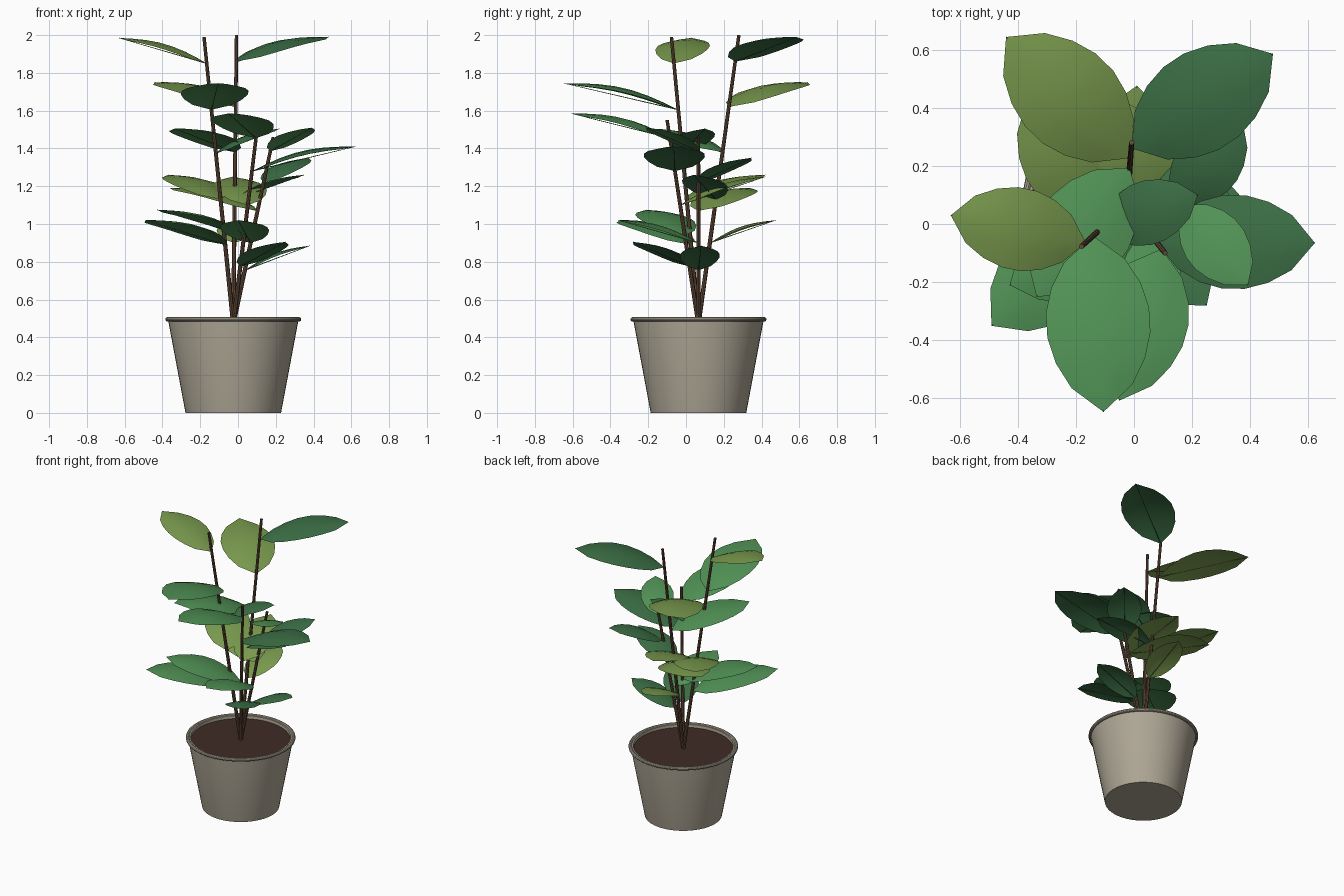
import bpy, bmesh, math
from mathutils import Vector

if "Cube" in bpy.data.objects:
    bpy.data.objects.remove(bpy.data.objects["Cube"])

CX, CY = -0.025, 0.066
SOIL_Z = 0.48


def material(name, rgb):
    m = bpy.data.materials.new(name)
    m.diffuse_color = (*rgb, 1)
    m.use_nodes = True
    m.node_tree.nodes["Principled BSDF"].inputs["Base Color"].default_value = m.diffuse_color
    return m


CLAY = material("clay", (0.42, 0.38, 0.30))
SOIL = material("soil", (0.05, 0.025, 0.018))
BARK = material("bark", (0.13, 0.07, 0.04))
LEAF_MATS = {
    "g": material("leaf_green", (0.08, 0.28, 0.09)),
    "d": material("leaf_dark", (0.045, 0.16, 0.06)),
    "y": material("leaf_yellow", (0.19, 0.32, 0.075)),
}


def finish(name, bm, mat, smooth=True):
    me = bpy.data.meshes.new(name)
    bm.to_mesh(me)
    bm.free()
    ob = bpy.data.objects.new(name, me)
    bpy.context.collection.objects.link(ob)
    me.materials.append(mat)
    if smooth:
        bpy.ops.object.select_all(action='DESELECT')
        ob.select_set(True)
        bpy.context.view_layer.objects.active = ob
        bpy.ops.object.shade_smooth_by_angle(angle=math.radians(35))
    return ob


def lathe(name, profile, mat, segs=48):
    bm = bmesh.new()
    vs = [bm.verts.new((CX + r, CY, z)) for r, z in profile]
    edges = [bm.edges.new(p) for p in zip(vs, vs[1:])]
    bmesh.ops.spin(bm, geom=vs + edges, cent=(CX, CY, 0), axis=(0, 0, 1),
                   angle=math.tau, steps=segs, use_duplicate=False)
    bmesh.ops.remove_doubles(bm, verts=bm.verts, dist=1e-4)
    bmesh.ops.recalc_face_normals(bm, faces=bm.faces)
    return finish(name, bm, mat)


def rod(name, a, b, r1, r2, mat, sides):
    d = b - a
    bm = bmesh.new()
    bmesh.ops.create_cone(bm, cap_ends=True, segments=sides, radius1=r1,
                          radius2=r2, depth=d.length)
    rot = d.to_track_quat('Z', 'Y')
    for v in bm.verts:
        v.co = rot @ v.co + (a + b) / 2
    return finish(name, bm, mat)


def leaf(name, base, tip, mat):
    # arched blade with slightly drooping edges, pointed at both ends
    axis = tip - base
    length = axis.length
    side = Vector((-axis.y, axis.x, 0)).normalized()
    up = axis.cross(side).normalized()
    half, n = 0.29 * length, 7
    bm = bmesh.new()
    rows = []
    for i in range(n + 1):
        t = i / n
        s = max(math.sin(math.pi * t), 0)
        w = half * s ** 0.65 if 0 < i < n else 0
        mid = base + axis * t + up * (0.075 * length * s)
        cols = (-1, -0.5, 0, 0.5, 1)
        rows.append([bm.verts.new(mid + side * (w * u) - up * (0.14 * w * u * u))
                     for u in cols])
    for a, b in zip(rows, rows[1:]):
        for j in range(4):
            bm.faces.new((a[j], b[j], b[j + 1], a[j + 1]))
    bmesh.ops.remove_doubles(bm, verts=bm.verts, dist=1e-5)
    bmesh.ops.recalc_face_normals(bm, faces=bm.faces)
    if sum((f.normal.z for f in bm.faces)) < 0:
        bmesh.ops.reverse_faces(bm, faces=bm.faces)
    finish(name, bm, mat)
    # straight thin midrib under the blade
    rod(name + "_midrib", base, tip, 0.003, 0.0015, mat, 5)


# pot, rolled rim and soil
lathe("pot", [(0, 0), (0.253, 0), (0.345, 0.49), (0.345, 0.5),
              (0.328, 0.5), (0.324, 0.46)], CLAY)
rim = [(0.348 + 0.012 * math.cos(k * math.tau / 10),
        0.495 + 0.012 * math.sin(k * math.tau / 10)) for k in range(11)]
lathe("pot_rim", rim, CLAY)
lathe("soil", [(0, SOIL_Z), (0.328, SOIL_Z)], SOIL)

# stems: tip, then leaves as (base height, leaf tip, colour)
PLANT = [
    ((-0.18, -0.077, 1.99), [
        (1.85, (-0.63, 0.03, 1.985), "y"), (1.605, (-0.105, -0.646, 1.745), "g"),
        (1.375, (0.22, 0.10, 1.505), "d"), (1.13, (-0.37, 0.42, 1.26), "y"),
        (0.89, (-0.49, -0.35, 1.02), "g")]),
    ((-0.008, 0.28, 2.0), [
        (1.86, (0.478, 0.585, 1.99), "d"), (1.62, (-0.44, 0.643, 1.75), "y"),
        (1.38, (-0.335, -0.25, 1.505), "g"), (1.13, (0.35, 0.04, 1.26), "d"),
        (0.90, (0.01, 0.475, 1.02), "y")]),
    ((0.107, -0.10, 1.55), [
        (1.455, (-0.05, -0.607, 1.585), "g"), (1.28, (0.622, -0.065, 1.41), "d"),
        (1.10, (-0.03, 0.42, 1.25), "y"), (0.94, (-0.428, -0.21, 1.075), "g"),
        (0.775, (0.25, -0.28, 0.905), "d")]),
    ((0.187, 0.066, 1.46), [
        (1.385, (0.392, -0.21, 1.51), "g"), (1.22, (0.375, 0.345, 1.35), "d"),
        (1.07, (-0.36, 0.34, 1.19), "y"), (0.90, (0.0, -0.36, 1.02), "g"),
        (0.755, (0.38, 0.08, 0.885), "d")]),
]
root = Vector((CX, CY, SOIL_Z - 0.01))
for si, (top, leaves) in enumerate(PLANT, 1):
    top = Vector(top)
    rod(f"stem_{si}", root, top, 0.012, 0.009, BARK, 8)
    for li, (z, tip, col) in enumerate(leaves, 1):
        base = root.lerp(top, (z - root.z) / (top.z - root.z))
        leaf(f"leaf_{si}_{li}", base, Vector(tip), LEAF_MATS[col])
